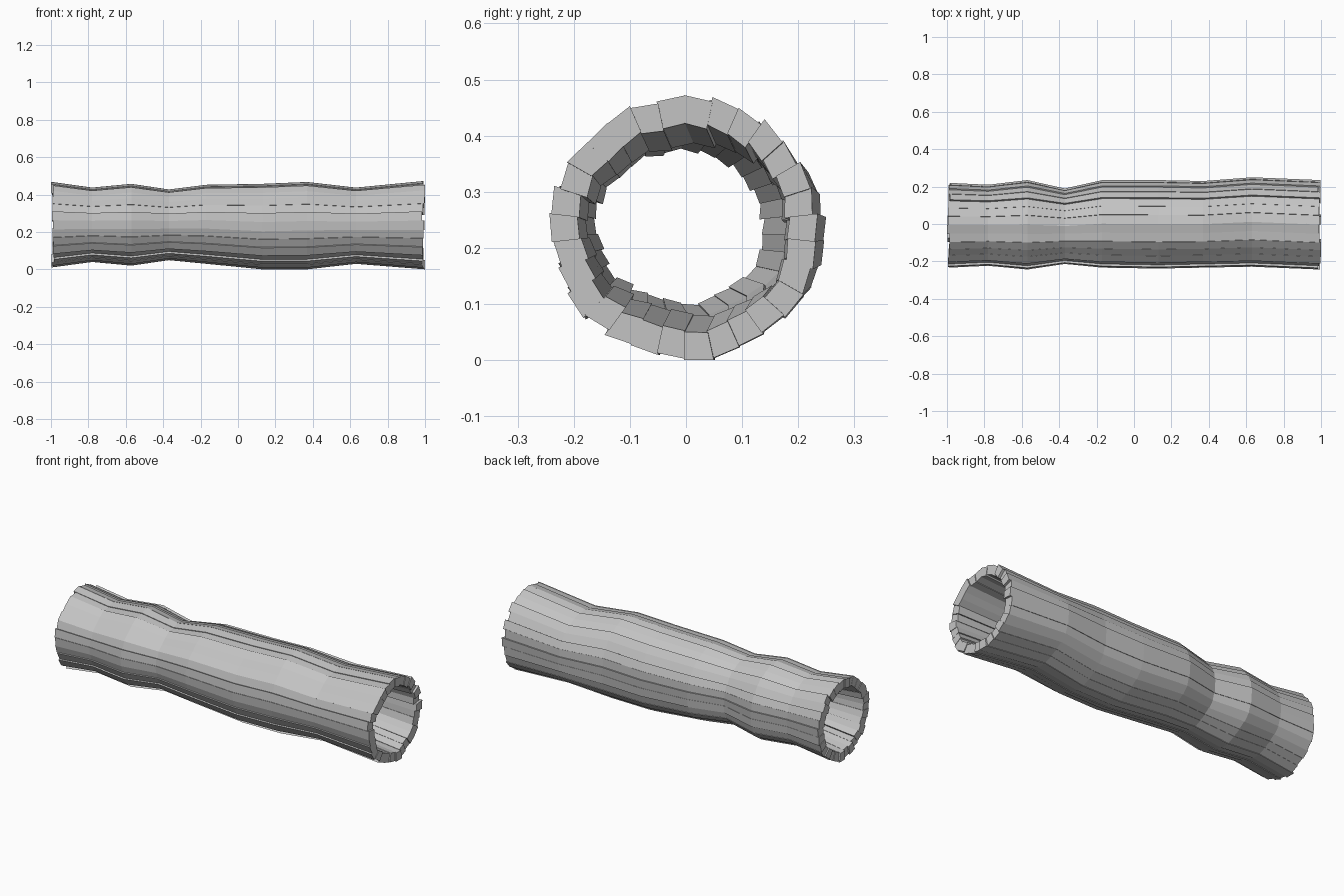
import bpy
import bmesh
import random
from math import cos, sin, pi

random.seed(7)
cube = bpy.data.objects.get("Cube")
if cube:
    bpy.data.objects.remove(cube, do_unlink=True)

grey = bpy.data.materials.new("weathered grey")
grey.use_nodes = True
colour = (0.55, 0.55, 0.55, 1)
grey.diffuse_color = colour
grey.node_tree.nodes["Principled BSDF"].inputs["Base Color"].default_value = colour

# Cross-sections along the log: x, top z, bottom z, back y, front y
SECTIONS = [
    (-0.99, 0.47, 0.02, 0.22, -0.23),
    (-0.78, 0.44, 0.05, 0.21, -0.22),
    (-0.57, 0.46, 0.03, 0.235, -0.24),
    (-0.37, 0.43, 0.06, 0.19, -0.21),
    (-0.17, 0.455, 0.04, 0.235, -0.23),
    (0.13, 0.46, 0.01, 0.235, -0.235),
    (0.37, 0.47, 0.01, 0.23, -0.23),
    (0.63, 0.44, 0.04, 0.25, -0.225),
    (0.99, 0.475, 0.01, 0.235, -0.24),
]
STAVES = 30
WALL = 0.05


def ring_point(section, angle, inset):
    """Point on the oval section, moved inwards by inset."""
    x, top, bottom, back, front = section
    y = (back + front) / 2 + ((back - front) / 2 - inset) * cos(angle)
    z = (top + bottom) / 2 + ((top - bottom) / 2 - inset) * sin(angle)
    return x, y, z


def add_stave(bm, index):
    """One long bent board with its own height, tilt and length."""
    half = pi / STAVES * 1.04
    middle = 2 * pi * index / STAVES
    lift = random.uniform(-0.005, 0.006)
    tilt = random.choice((-1, 1)) * random.uniform(0.001, 0.005)
    ends = [random.uniform(-0.008, 0.01) for _ in range(2)]
    loops = []
    for i, section in enumerate(SECTIONS):
        corners = []
        for side, depth in ((-1, 0), (1, 0), (1, WALL), (-1, WALL)):
            x, y, z = ring_point(section, middle + side * half, depth - lift + side * tilt)
            if i == 0:
                x -= ends[0]
            elif i == len(SECTIONS) - 1:
                x += ends[1]
            corners.append(bm.verts.new((x, y, z)))
        loops.append(corners)
    for a, b in zip(loops, loops[1:]):
        for k in range(4):
            n = (k + 1) % 4
            bm.faces.new((a[k], a[n], b[n], b[k]))
    bm.faces.new(loops[0])
    bm.faces.new(loops[-1][::-1])


# Hollow log built from overlapping staves
bm = bmesh.new()
for s in range(STAVES):
    add_stave(bm, s)
bmesh.ops.recalc_face_normals(bm, faces=bm.faces)
low = min(v.co.z for v in bm.verts)
bmesh.ops.translate(bm, verts=bm.verts, vec=(0, 0, -low))
mesh = bpy.data.meshes.new("hollow_log")
bm.to_mesh(mesh)
bm.free()
mesh.materials.append(grey)
log = bpy.data.objects.new("hollow_log", mesh)
bpy.context.collection.objects.link(log)
